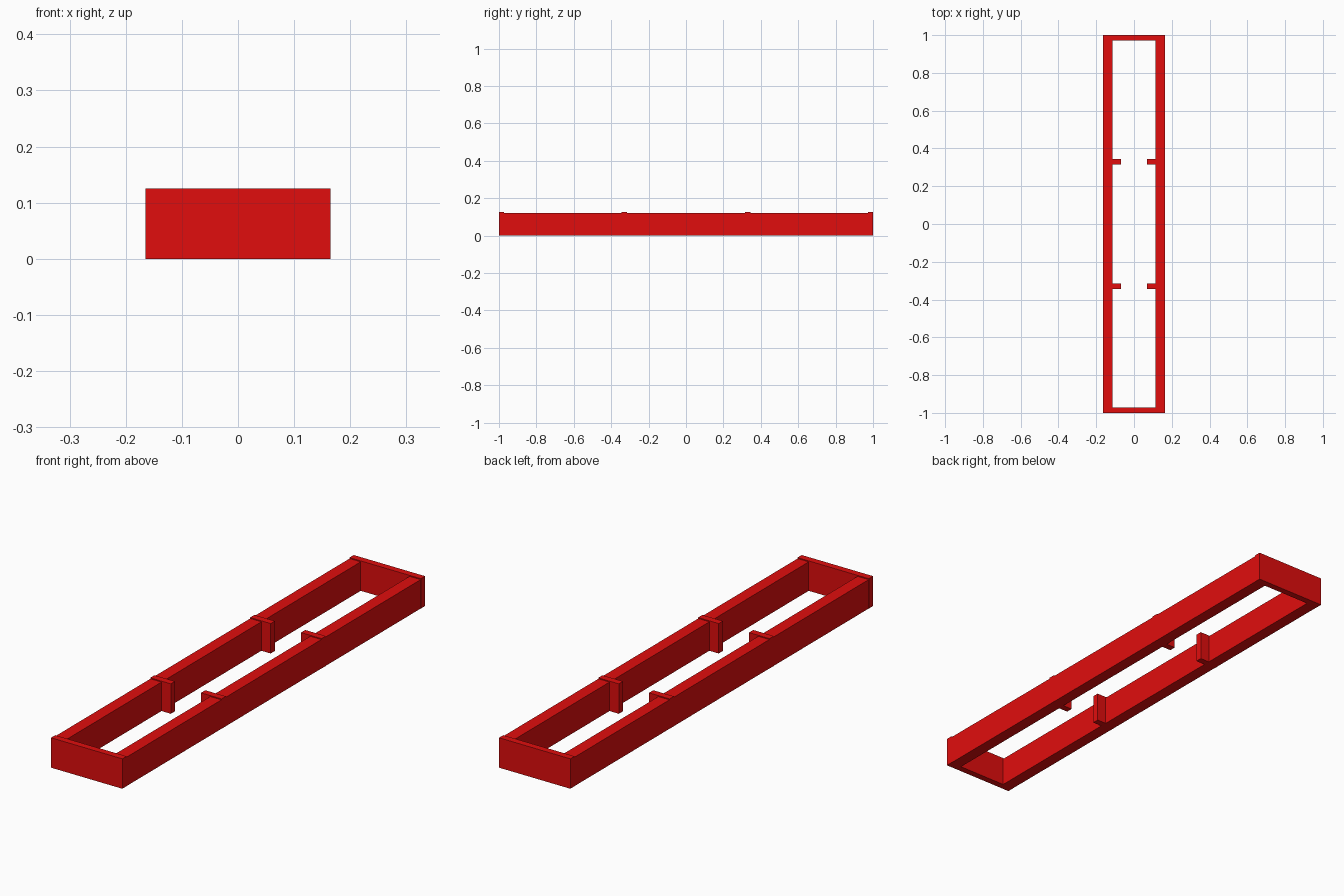
import bpy
import bmesh

if "Cube" in bpy.data.objects:
    bpy.data.objects.remove(bpy.data.objects["Cube"])

RED = bpy.data.materials.new("red")
RED.diffuse_color = (0.75, 0.004, 0.004, 1)
RED.use_nodes = True
RED.node_tree.nodes["Principled BSDF"].inputs["Base Color"].default_value = RED.diffuse_color

HALF_W, HEIGHT, RAIL_TOP = 0.165, 0.125, 0.121


def box(name, x, y, z):
    """Box spanning the given (min, max) ranges."""
    bm = bmesh.new()
    bmesh.ops.create_cube(bm, size=1)
    for v in bm.verts:
        v.co = [r[0] if c < 0 else r[1] for c, r in zip(v.co, (x, y, z))]
    mesh = bpy.data.meshes.new(name)
    bm.to_mesh(mesh)
    bm.free()
    mesh.materials.append(RED)
    ob = bpy.data.objects.new(name, mesh)
    bpy.context.collection.objects.link(ob)
    return ob


def span(a, b, sign):
    return tuple(sorted((a * sign, b * sign)))


# End boards, slightly taller than the rails
for side, s in (("front", -1), ("back", 1)):
    box(f"{side}_end_board", (-HALF_W, HALF_W), span(0.972, 1.0, s), (0, HEIGHT))

for side, s in (("left", -1), ("right", 1)):
    # Long side rail
    box(f"{side}_rail", span(0.113, HALF_W - 0.0005, s), (-0.972, 0.972), (0, RAIL_TOP))
    # Short divider stubs passing through the rail
    for place, y in (("front", -0.33), ("back", 0.33)):
        box(f"{side}_{place}_stub", span(0.07, HALF_W, s),
            (y - 0.014, y + 0.014), (0, HEIGHT))
